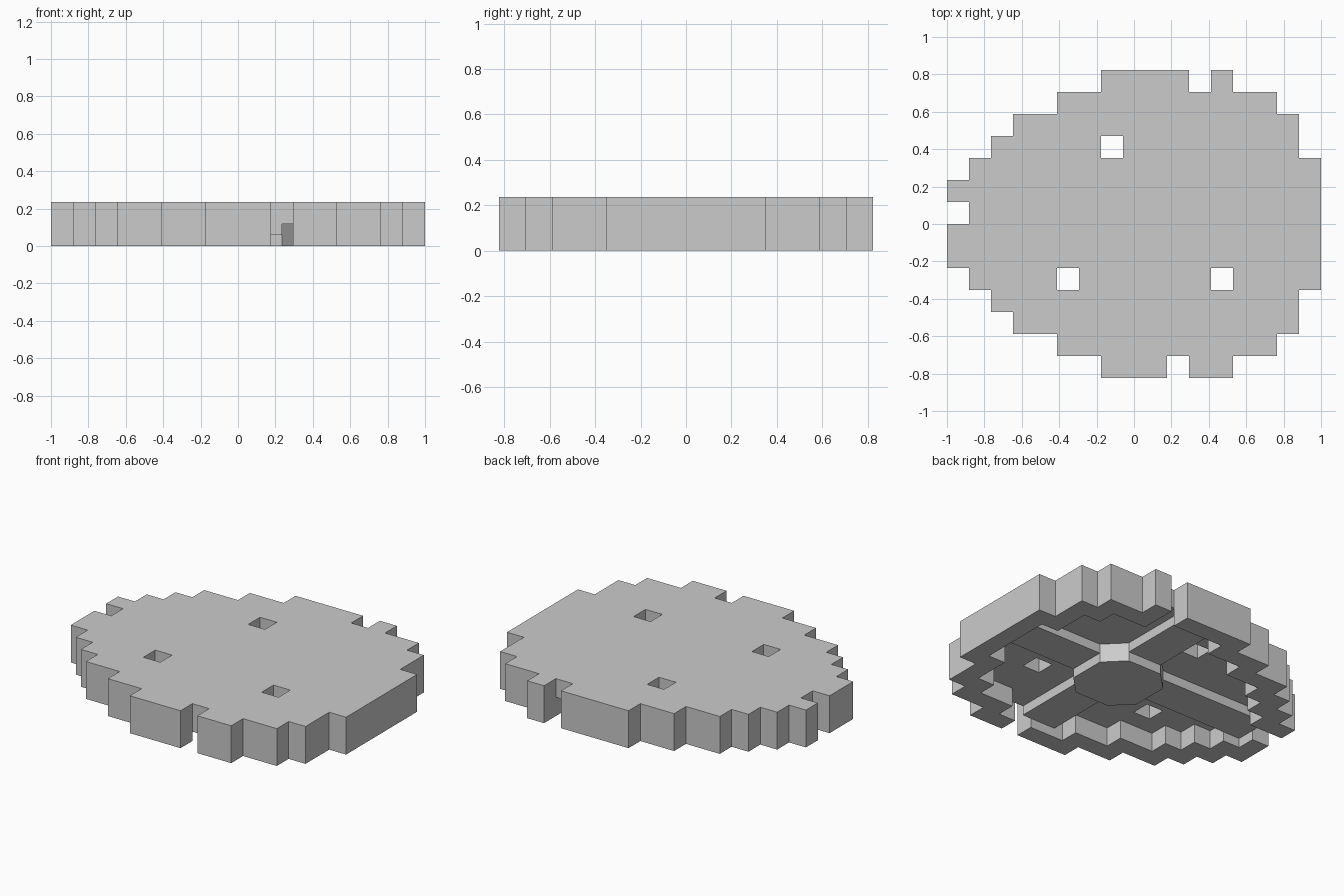
import bpy, bmesh
from mathutils import Vector

if "Cube" in bpy.data.objects:
    bpy.data.objects.remove(bpy.data.objects["Cube"])

U = 2 / 17          # size of one square cell
COLS, ROWS = 17, 14

# Outline of the disc: first and last column of each row (mirrored front to back)
half = [(7, 13), (5, 15), (3, 16), (2, 16), (1, 17), (0, 17), (0, 17)]
spans = half + half[::-1]
outline = {(c, r) for r, (a, b) in enumerate(spans) for c in range(a, b)}
slots = {(10, 0), (11, 13), (0, 7)}
holes = {(7, 10), (5, 4), (12, 4)}

# Cells at least one away from the edge form the hollow underside
inner = {(c, r) for c, r in outline
         if all((c + i, r + j) in outline for i in (-1, 0, 1) for j in (-1, 0, 1))}
layers = [outline - inner - slots, outline - slots - holes]
solid = {(c, r, k) for k, cells in enumerate(layers) for c, r in cells}


def finish(name, bm):
    bmesh.ops.remove_doubles(bm, verts=bm.verts, dist=1e-5)
    bmesh.ops.recalc_face_normals(bm, faces=bm.faces)
    mesh = bpy.data.meshes.new(name)
    bm.to_mesh(mesh)
    bm.free()
    obj = bpy.data.objects.new(name, mesh)
    bpy.context.collection.objects.link(obj)
    return obj


def prism(name, points, z0, z1):
    bm = bmesh.new()
    face = bm.faces.new([bm.verts.new((x, y, z0)) for x, y in points])
    top = bmesh.ops.extrude_face_region(bm, geom=[face], use_keep_orig=True)["geom"]
    bmesh.ops.translate(bm, vec=(0, 0, z1 - z0),
                        verts=[g for g in top if isinstance(g, bmesh.types.BMVert)])
    return finish(name, bm)


def bar(name, x0, x1, y0, y1, z0, z1):
    return prism(name, [(x0, y0), (x1, y0), (x1, y1), (x0, y1)], z0, z1)


# Stepped disc with rim: only the exposed side of each cell gets a face
bm = bmesh.new()
for cell in solid:
    for axis in range(3):
        for side in (0, 1):
            near = list(cell)
            near[axis] += 2 * side - 1
            if tuple(near) in solid:
                continue
            quad = []
            for i, j in ((0, 0), (1, 0), (1, 1), (0, 1)):
                p = list(cell)
                p[axis] += side
                p[(axis + 1) % 3] += i
                p[(axis + 2) % 3] += j
                quad.append(bm.verts.new(((p[0] - COLS / 2) * U, (p[1] - ROWS / 2) * U, p[2] * U)))
            if side == 0:
                quad.reverse()
            bm.faces.new(quad)
bmesh.ops.remove_doubles(bm, verts=bm.verts, dist=1e-5)
bmesh.ops.dissolve_limit(bm, angle_limit=0.01, verts=bm.verts, edges=bm.edges)
finish("stepped_disc", bm)

# Crossed ribs under the plate
hub = Vector((U, 0))
bar("long_rib", -7.5 * U, 7.5 * U, -U, U, U / 2, U)
bar("cross_rib", hub.x - U, hub.x + U, -6 * U, 6 * U, U / 2, U)

# Eight-sided hub where the ribs meet
R, F = 2 * U, U
octagon = [(R, -F), (R, F), (F, R), (-F, R), (-R, F), (-R, -F), (-F, -R), (F, -R)]
prism("centre_hub", [(hub.x + x, hub.y + y) for x, y in octagon], 0, U)
